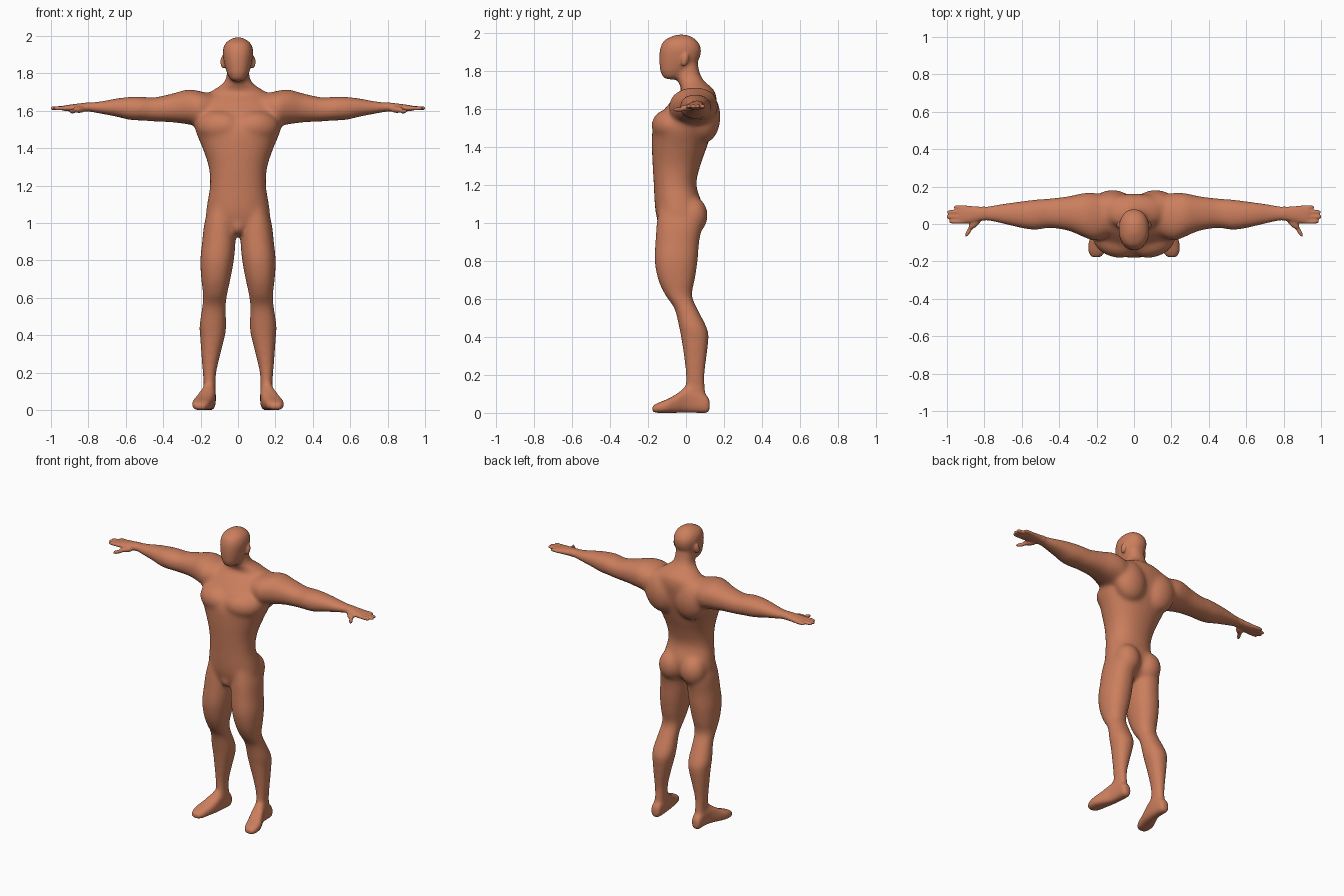
import bpy
import bmesh
from math import cos, sin, pi, radians, copysign
from mathutils import Matrix, Vector

cube = bpy.data.objects.get("Cube")
if cube:
    bpy.data.objects.remove(cube, do_unlink=True)

skin = bpy.data.materials.new("clay_skin")
skin.use_nodes = True
colour = (0.6, 0.21, 0.11, 1)
skin.diffuse_color = colour
skin.node_tree.nodes["Principled BSDF"].inputs["Base Color"].default_value = colour

bm = bmesh.new()
SIDES = 28
STEPS = 5


def spline(rows):
    """Smoothly interpolate the section rows."""
    result = []
    last = len(rows) - 1
    for i in range(last):
        a, b, c, d = (Vector(rows[min(max(k, 0), last)]) for k in range(i - 1, i + 3))
        for step in range(STEPS):
            t = step / STEPS
            result.append(b + ((c - a) * t + (2 * a - 5 * b + 4 * c - d) * t * t
                               + (3 * b - a - 3 * c + d) * t ** 3) / 2)
    return result + [Vector(rows[last])]


def loft(axis, rows, side=1, power=2.2):
    """Rows are: position on axis, then low and high limits on the other two axes."""
    rings = []
    for pos, a_low, a_high, b_low, b_high in spline([Vector(r) for r in rows]):
        ring = []
        for k in range(SIDES):
            angle = 2 * pi * k / SIDES
            u, v = (copysign(abs(f) ** (2 / power), f) for f in (cos(angle), sin(angle)))
            a = (a_low + a_high) / 2 + u * (a_high - a_low) / 2
            b = (b_low + b_high) / 2 + v * (b_high - b_low) / 2
            x, y, z = {"x": (pos, a, b), "y": (a, pos, b), "z": (a, b, pos)}[axis]
            ring.append(bm.verts.new((x * side, y, z)))
        rings.append(ring)
    for low, high in zip(rings, rings[1:]):
        for k in range(SIDES):
            n = (k + 1) % SIDES
            bm.faces.new((low[k], low[n], high[n], high[k]))
    bm.faces.new(rings[0])
    bm.faces.new(rings[-1])


def blob(centre, radii, side=1, turn=(0, 0, 0)):
    """Ellipsoid muscle mass, mirrored by side."""
    matrix = Matrix.Diagonal((side, 1, 1, 1)) @ Matrix.Translation(centre)
    for angle, axis in zip(turn, "XYZ"):
        matrix = matrix @ Matrix.Rotation(radians(angle), 4, axis)
    matrix = matrix @ Matrix.Diagonal((*radii, 1))
    bmesh.ops.create_uvsphere(bm, u_segments=28, v_segments=18, radius=1, matrix=matrix)


def centred(rows):
    return [(z, -half, half, front, back) for z, half, front, back in rows]


# Torso and neck
loft("z", centred([
    (.93, .03, -.08, 0), (.97, .1, -.13, .05), (1.03, .167, -.155, .08),
    (1.1, .166, -.165, .085), (1.2, .15, -.17, .055), (1.3, .157, -.176, .075),
    (1.4, .19, -.18, .11), (1.5, .23, -.175, .14), (1.58, .235, -.13, .156),
    (1.65, .21, -.07, .162), (1.7, .15, -.025, .148), (1.75, .078, -.045, .095),
    (1.8, .06, -.045, .07), (1.86, .056, -.04, .06)]))
blob((0, -.105, .985), (.042, .05, .05))

# Head
loft("z", centred([
    (1.755, .03, -.11, -.06), (1.775, .048, -.13, -.02), (1.82, .065, -.138, .04),
    (1.87, .077, -.141, .072), (1.92, .081, -.136, .079), (1.96, .068, -.116, .058),
    (1.985, .036, -.07, .022), (1.993, .01, -.04, -.01)]))

for side in (1, -1):
    # Ear
    blob((.08, -.005, 1.86), (.014, .019, .036), side, (-15, 0, 12))
    # Chest, shoulder blade, buttock
    blob((.1, -.09, 1.515), (.125, .088, .085), side, (0, 0, 18))
    blob((.115, .095, 1.56), (.115, .087, .14), side, (0, 12, 0))
    blob((.082, .035, 1.04), (.084, .08, .1), side)
    # Leg
    loft("z", [
        (1.1, .03, .15, -.14, .06), (1, .015, .18, -.155, .085),
        (.9, .013, .192, -.162, .07), (.8, .022, .202, -.166, .062),
        (.7, .04, .197, -.147, .047), (.62, .057, .188, -.11, .032),
        (.55, .064, .193, -.062, .06), (.45, .062, .207, -.037, .11),
        (.4, .068, .204, -.027, .12), (.3, .093, .197, -.012, .11),
        (.2, .116, .189, -.002, .099), (.13, .119, .184, -.002, .102),
        (.05, .125, .185, 0, .11)], side)
    # Foot
    loft("y", [
        (.125, .14, .172, .02, .06), (.11, .122, .185, 0, .09),
        (.05, .118, .19, 0, .13), (0, .12, .2, 0, .14),
        (-.05, .127, .222, 0, .1), (-.1, .14, .243, 0, .072),
        (-.15, .155, .243, 0, .052), (-.178, .177, .228, .006, .035)], side, 2.7)
    # Arm and palm
    loft("x", [
        (.1, -.04, .13, 1.56, 1.68), (.2, -.09, .165, 1.52, 1.705),
        (.27, -.07, .166, 1.528, 1.714), (.35, -.037, .149, 1.538, 1.693),
        (.45, -.022, .137, 1.543, 1.672), (.52, -.032, .132, 1.548, 1.677),
        (.58, -.027, .125, 1.551, 1.675), (.65, -.012, .116, 1.568, 1.667),
        (.73, .006, .105, 1.583, 1.652), (.8, .018, .094, 1.595, 1.645),
        (.84, .013, .094, 1.596, 1.641), (.9, .001, .1, 1.597, 1.633),
        (.935, .004, .098, 1.601, 1.628)], side)
    # Fingers
    for y, tip in ((.09, .965), (.064, 1), (.038, 1.004), (.012, .988)):
        loft("x", [(p, y - r, y + r, 1.614 - r, 1.614 + r) for p, r in
                   ((.9, .011), (.94, .0115), (tip - .012, .0105), (tip, .005))], side)
    # Thumb
    blob((.85, .005, 1.606), (.045, .02, .018), side, (0, 0, -42))
    blob((.883, -.038, 1.598), (.038, .012, .013), side, (0, 0, -58))

bmesh.ops.recalc_face_normals(bm, faces=bm.faces)
mesh = bpy.data.meshes.new("body_parts")
bm.to_mesh(mesh)
bm.free()
body = bpy.data.objects.new("body", mesh)
bpy.context.collection.objects.link(body)

# Fuse the parts into a single skin
fuse = body.modifiers.new("fuse", "REMESH")
fuse.mode = "VOXEL"
fuse.voxel_size = 0.0062
graph = bpy.context.evaluated_depsgraph_get()
fused = bpy.data.meshes.new_from_object(body.evaluated_get(graph), depsgraph=graph)
body.modifiers.clear()
body.data = fused
bpy.data.meshes.remove(mesh)
fused.name = "body"


# Blend the muscles, keeping hands, feet and ears crisp
def relax(verts, times):
    for _ in range(times):
        bmesh.ops.smooth_vert(bm, verts=verts, factor=0.5,
                              use_axis_x=True, use_axis_y=True, use_axis_z=True)


bm = bmesh.new()
bm.from_mesh(fused)
relax(bm.verts[:], 4)
relax([v for v in bm.verts if abs(v.co.x) < .8 and v.co.z > .1 and v.co.z < 1.8], 34)
relax([v for v in bm.verts if abs(v.co.x) < .074 and v.co.z > 1.74], 8)
relax([v for v in bm.verts if v.co.z < .16], 6)
bm.to_mesh(fused)
bm.free()
fused.materials.clear()
fused.materials.append(skin)
fused.shade_smooth()
